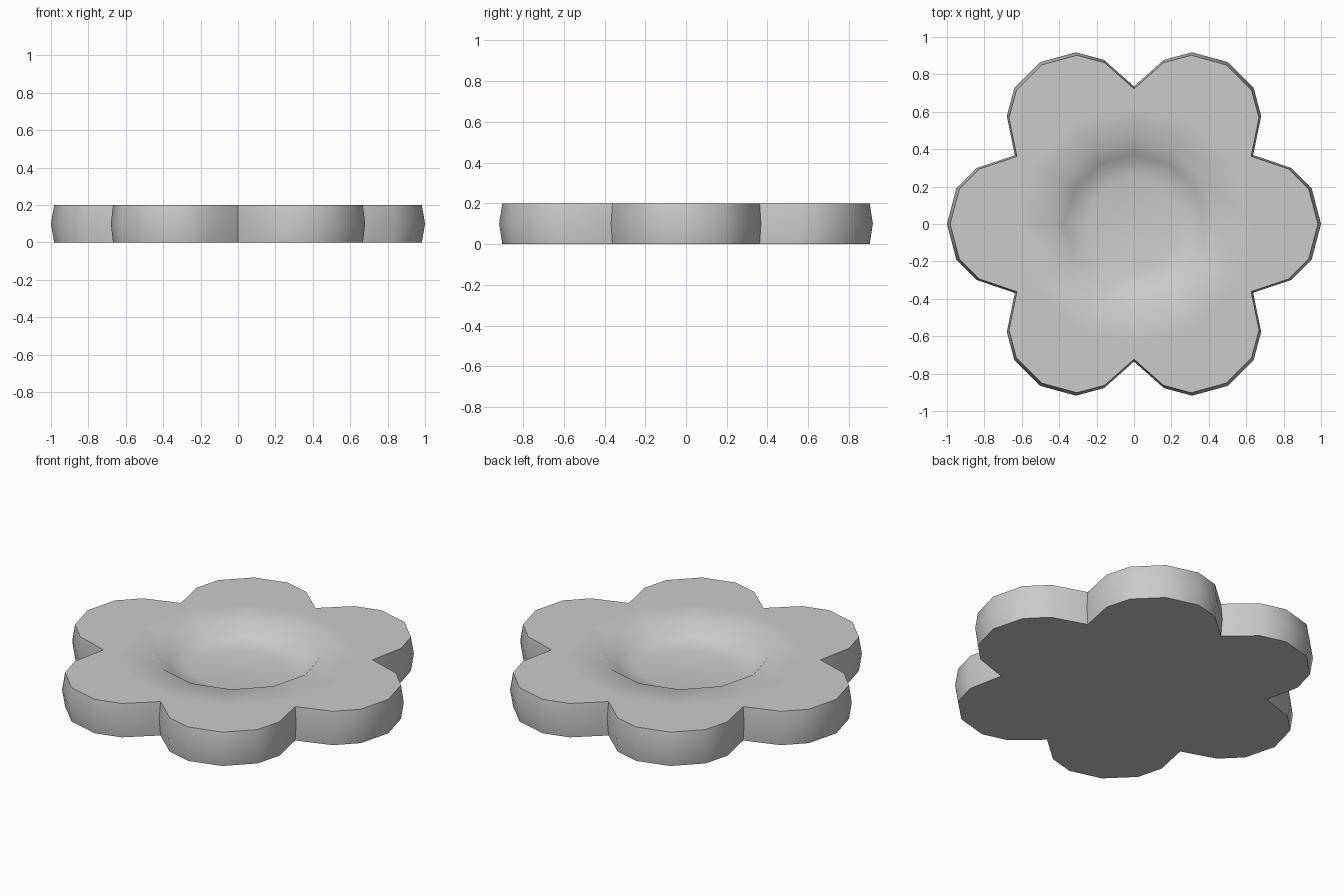
import bpy
import bmesh
from math import cos, sin, pi, radians
from mathutils import Matrix, Vector

cube = bpy.data.objects.get("Cube")
if cube:
    bpy.data.objects.remove(cube, do_unlink=True)

PETALS = 6
SECTORS = 2 * PETALS
HEIGHT = 0.2

# One petal edge, from its left shoulder round to the notch on its other side
PETAL = [(0.84, -0.30), (0.95, -0.19), (1.0, 0), (0.95, 0.19), (0.84, 0.30), (0.637, 0.368)]


def outline(bm, z, scale):
    """Ring of vertices around the whole flower, starting at a petal tip."""
    points = []
    for i in range(PETALS):
        turn = Matrix.Rotation(i * 2 * pi / PETALS, 3, 'Z')
        points += [turn @ Vector((x * scale, y * scale, z)) for x, y in PETAL]
    points = points[2:] + points[:2]
    return [bm.verts.new(p) for p in points]


def circle(bm, radius, z):
    """Ring with one vertex towards each petal tip and notch."""
    return [bm.verts.new((radius * cos(i * 2 * pi / SECTORS),
                          radius * sin(i * 2 * pi / SECTORS), z))
            for i in range(SECTORS)]


def bridge(bm, outer, inner):
    """Join two rings; the outer one may have several edges per inner edge."""
    step = len(outer) // len(inner)
    for i in range(len(inner)):
        span = [outer[(i * step + k) % len(outer)] for k in range(step + 1)]
        bm.faces.new(span + [inner[(i + 1) % len(inner)], inner[i]])


bm = bmesh.new()

# Bulged side wall between the flat underside and the top
bottom = outline(bm, 0, 0.983)
middle = outline(bm, HEIGHT / 2, 1.0)
top = outline(bm, HEIGHT, 0.983)
bm.faces.new(list(reversed(bottom)))
bridge(bm, bottom, middle)
bridge(bm, middle, top)

# Flat petal tops leading into the round dish
previous = top
for radius, z in [(0.64, 0.2), (0.44, 0.2), (0.37, 0.135), (0.25, 0.112)]:
    ring = circle(bm, radius, z)
    bridge(bm, previous, ring)
    previous = ring
bm.faces.new(previous)

bmesh.ops.recalc_face_normals(bm, faces=bm.faces)
mesh = bpy.data.meshes.new("flower_dish")
bm.to_mesh(mesh)
bm.free()
flower = bpy.data.objects.new("flower_dish", mesh)
bpy.context.collection.objects.link(flower)

# Plain grey colour
grey = bpy.data.materials.new("light_grey")
grey.use_nodes = True
colour = (0.6, 0.6, 0.6, 1)
grey.diffuse_color = colour
grey.node_tree.nodes["Principled BSDF"].inputs["Base Color"].default_value = colour
mesh.materials.append(grey)

# Soft petals and dish, sharp rims and notches
bpy.ops.object.select_all(action='DESELECT')
flower.select_set(True)
bpy.context.view_layer.objects.active = flower
bpy.ops.object.shade_smooth_by_angle(angle=radians(60))
